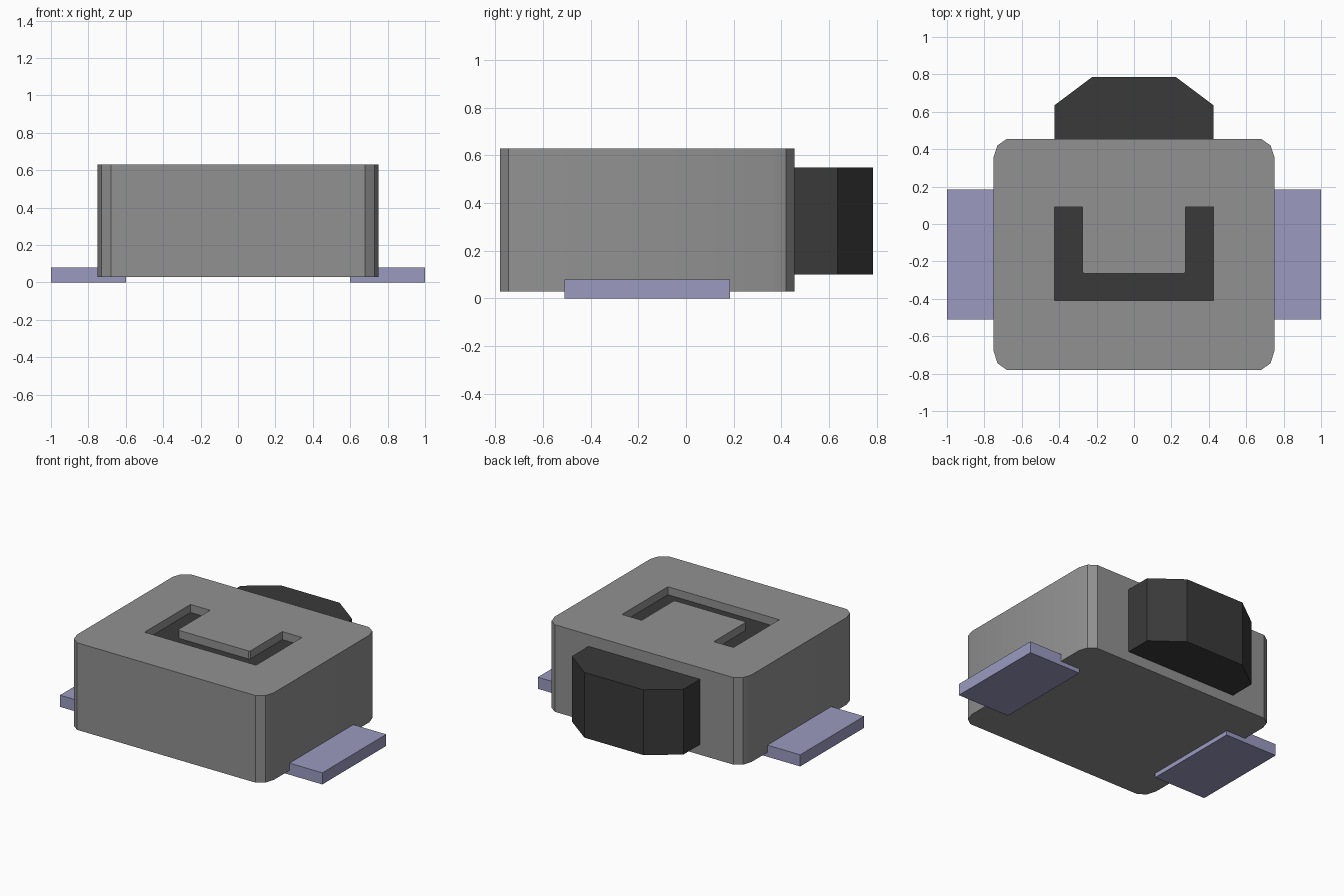
import bpy
import bmesh
import math

cube = bpy.data.objects.get("Cube")
if cube:
    bpy.data.objects.remove(cube, do_unlink=True)


def make_material(name, rgb):
    mat = bpy.data.materials.new(name)
    mat.use_nodes = True
    mat.diffuse_color = (*rgb, 1)
    mat.node_tree.nodes["Principled BSDF"].inputs["Base Color"].default_value = (*rgb, 1)
    return mat


grey = make_material("housing grey", (0.285, 0.285, 0.285))
dark = make_material("actuator dark grey", (0.042, 0.042, 0.042))
lilac = make_material("terminal lilac metal", (0.325, 0.325, 0.53))


def prism(name, outline, bottom, top, *mats):
    """Extrude a plan outline between two heights."""
    bm = bmesh.new()
    base = bm.faces.new([bm.verts.new((x, y, bottom)) for x, y in outline])
    moved = bmesh.ops.extrude_face_region(bm, geom=[base])["geom"]
    bmesh.ops.translate(bm, vec=(0, 0, top - bottom),
                        verts=[v for v in moved if isinstance(v, bmesh.types.BMVert)])
    bmesh.ops.recalc_face_normals(bm, faces=bm.faces)
    mesh = bpy.data.meshes.new(name)
    bm.to_mesh(mesh)
    bm.free()
    for mat in mats:
        mesh.materials.append(mat)
    obj = bpy.data.objects.new(name, mesh)
    bpy.context.collection.objects.link(obj)
    return obj


def mirrored(half):
    """Complete a half outline with its reflection across x = 0."""
    return half + [(-x, y) for x, y in reversed(half)]


# Housing with faceted vertical corners
body = prism("housing", mirrored([
    (0.68, -0.78), (0.73, -0.745), (0.75, -0.68),
    (0.75, 0.36), (0.73, 0.42), (0.68, 0.455)]), 0.03, 0.63, grey, dark)

# U-shaped recess with a dark floor
floor_z = 0.575
cutter = prism("recess_cutter", mirrored([
    (0.425, -0.41), (0.425, 0.09), (0.275, 0.09),
    (0.275, -0.255), (0.265, -0.265)]), floor_z, 0.7, grey)
cutter.hide_render = True
cut = body.modifiers.new("recess", "BOOLEAN")
cut.operation = "DIFFERENCE"
cut.solver = "EXACT"
cut.object = cutter
bpy.context.view_layer.objects.active = body
bpy.ops.object.modifier_apply(modifier=cut.name)
bpy.data.objects.remove(cutter, do_unlink=True)
for face in body.data.polygons:
    on_floor = face.normal.z > 0.9 and abs(face.center.z - floor_z) < 0.01
    face.material_index = 1 if on_floor else 0

# Push button at the back
prism("push_button", mirrored([
    (0.425, 0.44), (0.425, 0.635), (0.225, 0.785)]), 0.10, 0.55, dark)

# Solder terminals on both sides
for side, name in ((1, "left_terminal"), (-1, "right_terminal")):
    prism(name, [(side * 0.6, -0.51), (side * 1.0, -0.51),
                 (side * 1.0, 0.185), (side * 0.6, 0.185)], 0, 0.08, lilac)

# Soft shading over the shallow corner facets only
bpy.ops.object.select_all(action="DESELECT")
body.select_set(True)
bpy.context.view_layer.objects.active = body
bpy.ops.object.shade_smooth_by_angle(angle=math.radians(30))
